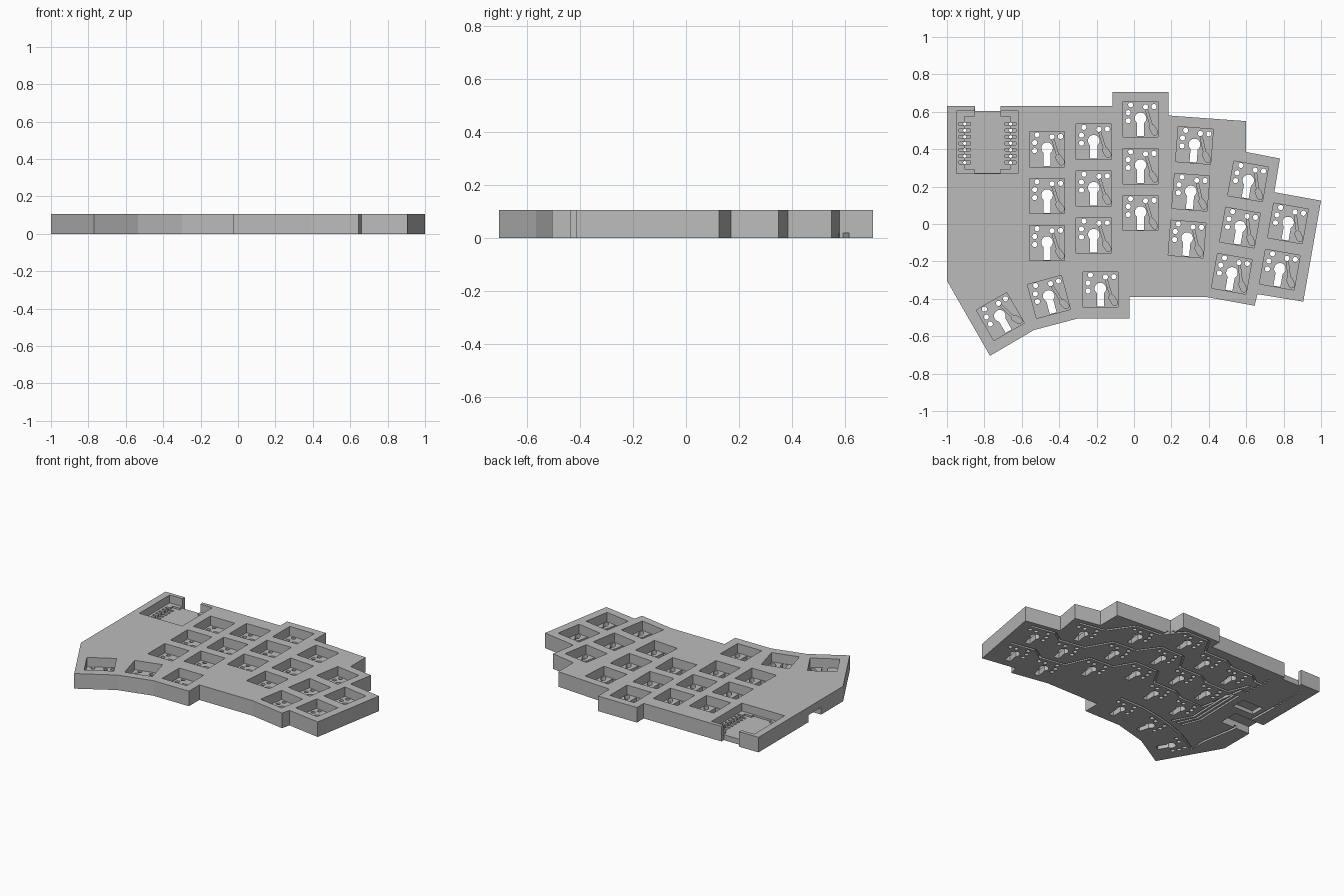
import bpy, bmesh
from math import radians, sin, cos, pi
from mathutils import Vector, Matrix

if "Cube" in bpy.data.objects:
    bpy.data.objects.remove(bpy.data.objects["Cube"])

HEIGHT, FLOOR = 0.105, 0.04

grey = bpy.data.materials.new("light grey plastic")
grey.use_nodes = True
colour = (0.5, 0.5, 0.5, 1)
grey.diffuse_color = colour
grey.node_tree.nodes["Principled BSDF"].inputs["Base Color"].default_value = colour


def prism(bm, points, z0, z1, matrix=Matrix()):
    """Add a closed vertical prism with the given counter-clockwise outline."""
    low, high = ([bm.verts.new(matrix @ Vector((p[0], p[1], z))) for p in points]
                 for z in (z0, z1))
    bm.faces.new(low[::-1])
    bm.faces.new(high)
    for i in range(len(points)):
        j = (i + 1) % len(points)
        bm.faces.new((low[i], low[j], high[j], high[i]))


def rect(x0, y0, x1, y1):
    return [(x0, y0), (x1, y0), (x1, y1), (x0, y1)]


def arc(cx, cy, r, start=0, end=360, n=16):
    steps = n if end - start == 360 else n + 1
    angles = [radians(start + (end - start) * i / n) for i in range(steps)]
    return [(cx + r * cos(a), cy + r * sin(a)) for a in angles]


def ribbon(path, width):
    """Outline of a constant-width channel along a path."""
    pts = [Vector(p) for p in path]
    left, right = [], []
    for i, p in enumerate(pts):
        d = (pts[min(i + 1, len(pts) - 1)] - pts[max(i - 1, 0)]).normalized()
        side = Vector((-d.y, d.x)) * width / 2
        left.append(p + side)
        right.append(p - side)
    return right + left[::-1]


def make_object(name, bm):
    bmesh.ops.recalc_face_normals(bm, faces=bm.faces)
    mesh = bpy.data.meshes.new(name)
    bm.to_mesh(mesh)
    bm.free()
    mesh.materials.append(grey)
    obj = bpy.data.objects.new(name, mesh)
    bpy.context.collection.objects.link(obj)
    return obj


def carve(body, name, bm):
    """Cut the prisms out of the body and drop the cutter."""
    cutter = make_object(name, bm)
    cutter.hide_render = True
    mod = body.modifiers.new(name, "BOOLEAN")
    mod.operation, mod.solver, mod.object = "DIFFERENCE", "EXACT", cutter
    mod.use_self = True
    bpy.context.view_layer.objects.active = body
    bpy.ops.object.modifier_apply(modifier=mod.name)
    bpy.data.objects.remove(cutter)


# Case body with stepped outline and connector notch
outline = [(-1, .63), (-1, -.303), (-.77, -.705), (-.535, -.567), (-.3, -.505),
           (-.025, -.505), (-.025, -.39), (.385, -.39), (.645, -.437),
           (.66, -.375), (.905, -.415), (1, .125), (.75, .17), (.78, .35),
           (.6, .385), (.6, .55), (.185, .58), (.185, .705), (-.115, .705),
           (-.115, .63), (-.715, .63), (-.715, .605), (-.85, .605), (-.85, .63)]
bm = bmesh.new()
prism(bm, outline, 0, HEIGHT)
body = make_object("keyboard_case", bm)

# Key columns: top key centre, turn in degrees, number of keys
columns = [(-.465, .4, 0, 3), (-.215, .44, 0, 3), (.035, .56, 0, 3),
           (.323, .42, -4.5, 3), (.61, .228, -10, 3), (.823, .003, -10, 2)]
thumbs = [(-.18, -.35, 0), (-.455, -.39, 15), (-.715, -.495, 30)]


def place(x, y, turn):
    return Matrix.Translation((x, y, 0)) @ Matrix.Rotation(radians(turn), 4, "Z")


grid = [[place(x, y, t) @ Matrix.Translation((0, -.251 * i, 0)) for i in range(n)]
        for x, y, t, n in columns]
thumb_keys = [place(*t) for t in thumbs]
keys = [k for col in grid for k in col] + thumb_keys

# Switch pockets and the controller bay
bm = bmesh.new()
for k in keys:
    prism(bm, rect(-.094, -.094, .094, .094), FLOOR, .2, k)
prism(bm, rect(-.95, .27, -.62, .604), .05, .2)
carve(body, "pockets", bm)

# Deeper middle of the controller bay
bm = bmesh.new()
prism(bm, [(-.852, .272), (-.713, .272), (-.713, .295), (-.66, .295), (-.66, .575),
           (-.713, .575), (-.713, .62), (-.852, .62), (-.852, .575), (-.905, .575),
           (-.905, .295), (-.852, .295)], .038, .2)
carve(body, "controller_recess", bm)

# Through holes: keyhole for the switch stem, pin holes and controller pins
keyhole = arc(0, .005, .031, -52, 232, 18) + [(-.019, -.09), (.019, -.09)]
pin_holes = [(-.053, .077), (-.066, .035), (-.066, -.008), (.027, .066), (.072, .068)]
bm = bmesh.new()
for k in keys:
    prism(bm, keyhole, -.1, .2, k)
    for x, y in pin_holes:
        prism(bm, arc(x, y, .014, n=12), -.1, .2, k)
for side in (-.905, -.66):
    for i in range(7):
        prism(bm, arc(side, .328 + .0345 * i, .009, n=8), -.1, .2)
carve(body, "through_holes", bm)

# Diode seats in the pocket floors, comb of slots beside the controller
bm = bmesh.new()
for k in keys:
    prism(bm, ribbon([(.032, .05), (.058, -.035)], .011), .022, .1, k)
    seat = k @ place(.069, -.057, 32)
    prism(bm, arc(0, .015, .015, 0, 180, 6) + arc(0, -.015, .015, 180, 360, 6),
          .014, .1, seat)
for side in (-.905, -.66):
    for i in range(7):
        y = .328 + .0345 * i
        prism(bm, rect(side - .03, y - .008, side + .03, y + .008), .02, .1)
carve(body, "floor_slots", bm)

# Underside wire channels: one per key row, leading to the controller pins
bm = bmesh.new()


def route(row):
    pts = []
    for k in row:
        pts += [(k @ Vector((x, .112, 0))).to_2d() for x in (-.09, .09)]
    return pts


rows = [[col[i] for col in grid[:5]] for i in range(3)]
rows[1].append(grid[5][0])
rows[2].append(grid[5][1])
for i, row in enumerate(rows):
    pin = Vector((-.66, .466 - .069 * i))
    prism(bm, ribbon([pin, pin + Vector((.05, 0))] + route(row), .016), -.1, .018)
prism(bm, ribbon([(-.905, .3), (-.9, .12), (-.88, -.1), (-.84, -.33)]
                 + route(thumb_keys[::-1]), .016), -.1, .018)
for i in range(3):
    prism(bm, ribbon([(-.64 + .03 * i, .27 - .02 * i), (-.65 + .03 * i, -.12),
                      (-.6 + .04 * i, -.25)], .014), -.1, .014)
carve(body, "wire_channels", bm)

# Underside jack slot in the side wall and a small button recess
bm = bmesh.new()
prism(bm, rect(-1.1, -.06, -.77, .08), -.1, .05)
prism(bm, rect(-.86, .14, -.7, .24), -.1, .025)
carve(body, "jack_slot", bm)
